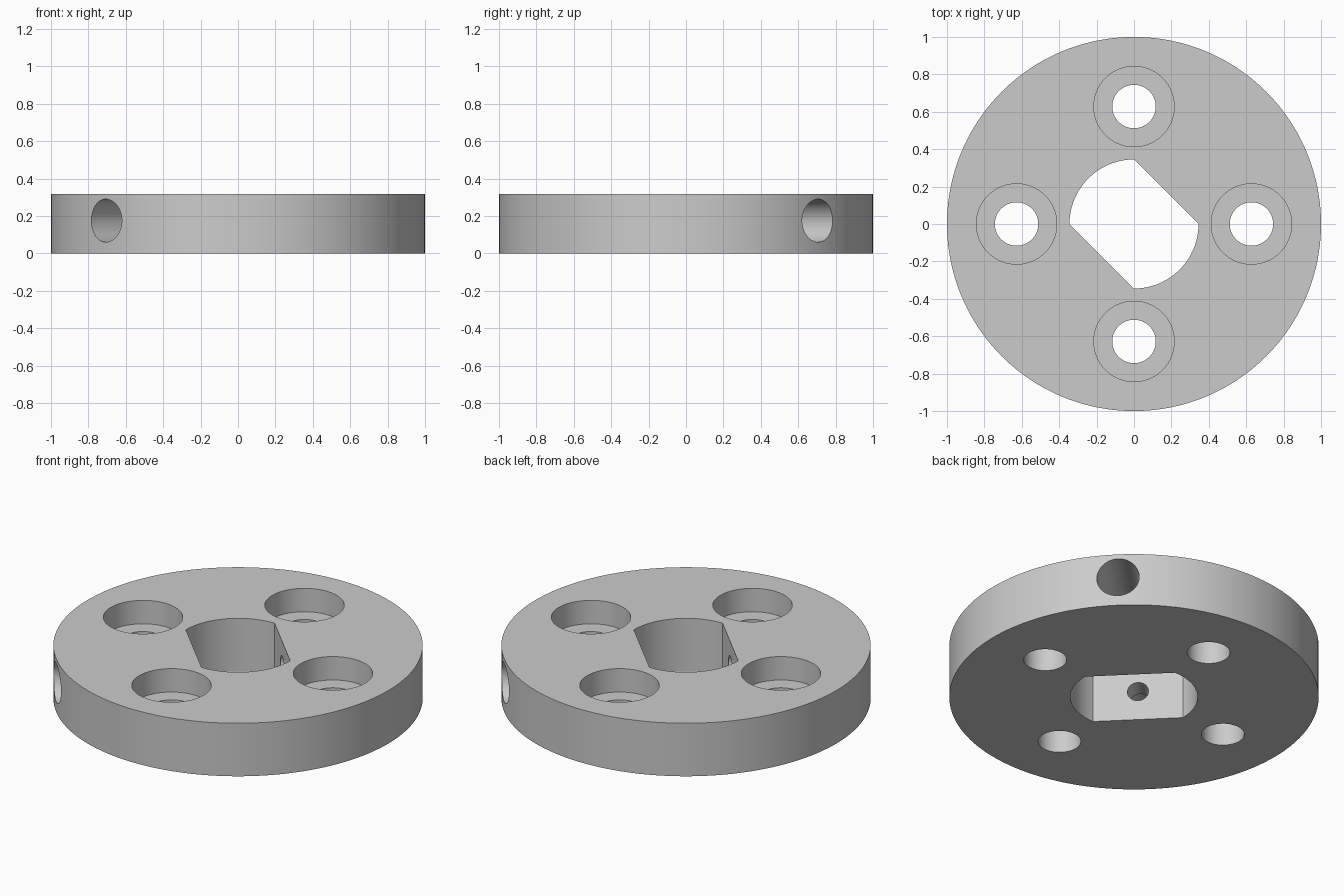
import bpy, bmesh, math
from mathutils import Matrix, Vector

cube = bpy.data.objects.get("Cube")
if cube:
    bpy.data.objects.remove(cube, do_unlink=True)

HEIGHT = 0.317
BORE_R = 0.345
SCREW_Z = 0.175

grey = bpy.data.materials.new("plain grey")
grey.use_nodes = True
colour = (0.6, 0.6, 0.6, 1)
grey.diffuse_color = colour
grey.node_tree.nodes["Principled BSDF"].inputs["Base Color"].default_value = colour


def make_object(name, bm):
    bmesh.ops.recalc_face_normals(bm, faces=bm.faces)
    mesh = bpy.data.meshes.new(name)
    bm.to_mesh(mesh)
    bm.free()
    mesh.materials.append(grey)
    obj = bpy.data.objects.new(name, mesh)
    bpy.context.collection.objects.link(obj)
    return obj


def cylinder(name, radius, start, end, segments=64):
    """Cylinder running between two points."""
    start, end = Vector(start), Vector(end)
    axis = end - start
    turn = axis.to_track_quat('Z', 'Y').to_matrix().to_4x4()
    bm = bmesh.new()
    bmesh.ops.create_cone(bm, cap_ends=True, segments=segments,
                          radius1=radius, radius2=radius, depth=axis.length,
                          matrix=Matrix.Translation((start + end) / 2) @ turn)
    return make_object(name, bm)


def cut(target, cutter):
    """Subtract the cutter, then discard it."""
    cutter.hide_render = True
    mod = target.modifiers.new("cut", 'BOOLEAN')
    mod.operation = 'DIFFERENCE'
    mod.solver = 'EXACT'
    mod.object = cutter
    bpy.context.view_layer.objects.active = target
    bpy.ops.object.modifier_apply(modifier=mod.name)
    bpy.data.objects.remove(cutter, do_unlink=True)


# Round flange body
flange = cylinder("flange_disc", 1, (0, 0, 0), (0, 0, HEIGHT), 160)

# Central shaft bore: two arcs joined by two diagonal flats
bm = bmesh.new()
steps = 32
profile = []
for first in (math.pi / 2, math.pi * 1.5):
    for i in range(steps + 1):
        a = first + i / steps * math.pi / 2
        profile.append(bm.verts.new((BORE_R * math.cos(a), BORE_R * math.sin(a), -0.1)))
base = bm.faces.new(profile)
top = bmesh.ops.extrude_face_region(bm, geom=[base])["geom"]
bmesh.ops.translate(bm, vec=(0, 0, HEIGHT + 0.2),
                    verts=[v for v in top if isinstance(v, bmesh.types.BMVert)])
cut(flange, make_object("bore_cutter", bm))

# Four counterbored bolt holes
for i in range(4):
    a = i * math.pi / 2
    x, y = 0.628 * math.cos(a), 0.628 * math.sin(a)
    cut(flange, cylinder("counterbore_cutter", 0.215, (x, y, HEIGHT - 0.14), (x, y, HEIGHT + 0.1)))
    cut(flange, cylinder("bolt_hole_cutter", 0.116, (x, y, -0.1), (x, y, HEIGHT)))

# Two stepped set-screw holes running from the rim to the flats
for angle in (math.pi / 4, math.pi * 1.25):
    def along(r):
        return (r * math.cos(angle), r * math.sin(angle), SCREW_Z)
    cut(flange, cylinder("screw_head_cutter", 0.115, along(0.37), along(1.1)))
    cut(flange, cylinder("screw_hole_cutter", 0.057, along(0.15), along(0.6), 48))

# Smooth curved walls with crisp edges
bpy.ops.object.select_all(action='DESELECT')
flange.select_set(True)
bpy.context.view_layer.objects.active = flange
bpy.ops.object.shade_smooth_by_angle(angle=math.radians(30))
